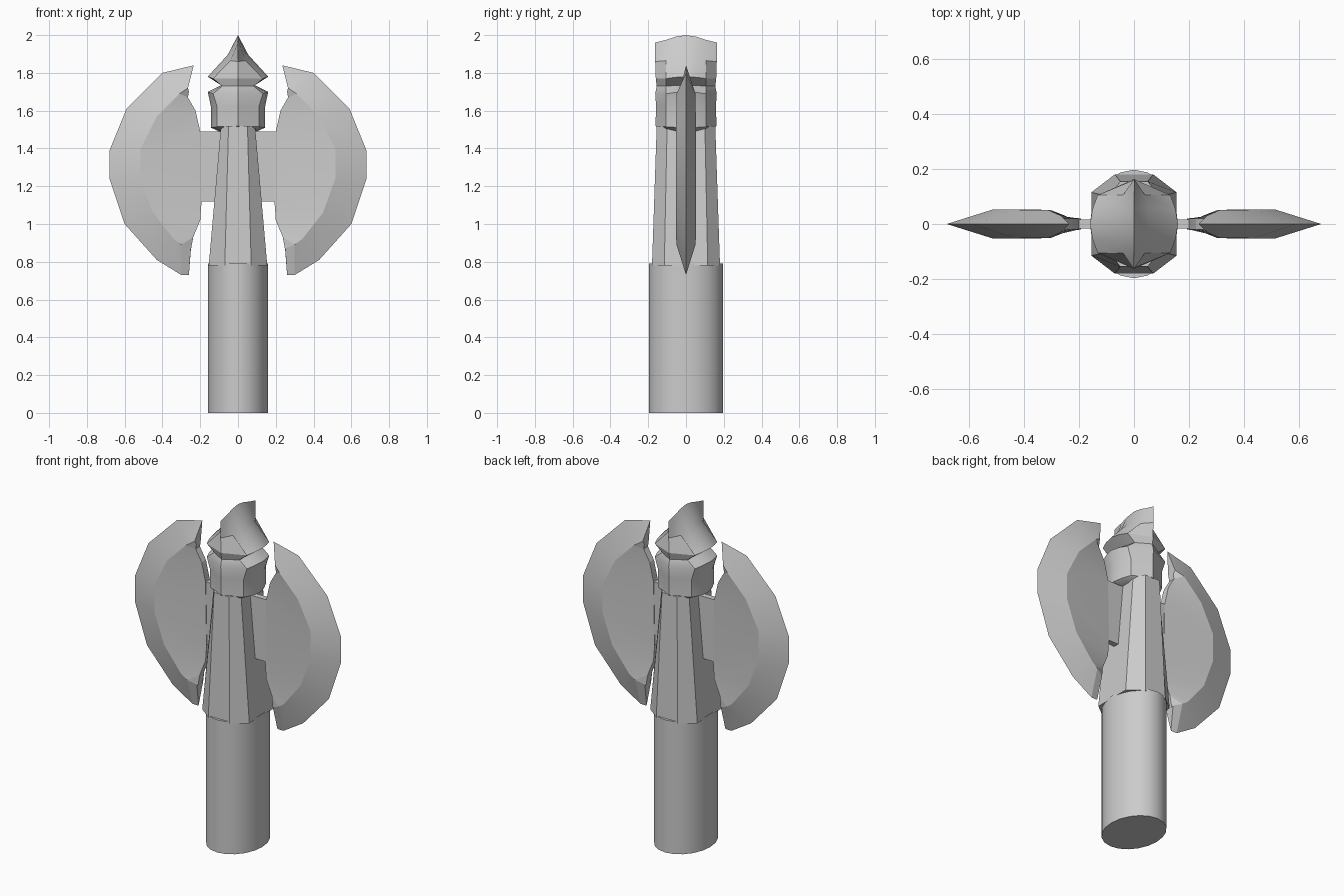
import bpy, bmesh, math

if "Cube" in bpy.data.objects:
    bpy.data.objects.remove(bpy.data.objects["Cube"])


def loft(name, rings, smooth_angle=30):
    """Skin equal-length closed rings, cap both ends, and shade."""
    bm = bmesh.new()
    rows = [[bm.verts.new(p) for p in ring] for ring in rings]
    n = len(rows[0])
    for a, b in zip(rows, rows[1:]):
        for i in range(n):
            j = (i + 1) % n
            bm.faces.new((a[i], a[j], b[j], b[i]))
    bm.faces.new(rows[0])
    bm.faces.new(rows[-1])
    bmesh.ops.remove_doubles(bm, verts=bm.verts[:], dist=0.0005)
    bmesh.ops.recalc_face_normals(bm, faces=bm.faces[:])
    mesh = bpy.data.meshes.new(name)
    bm.to_mesh(mesh)
    bm.free()
    obj = bpy.data.objects.new(name, mesh)
    bpy.context.collection.objects.link(obj)
    bpy.ops.object.select_all(action='DESELECT')
    obj.select_set(True)
    bpy.context.view_layer.objects.active = obj
    bpy.ops.object.shade_smooth_by_angle(angle=math.radians(smooth_angle))
    return obj


def ellipse(rx, ry, z, n=20):
    return [(rx * math.cos(2 * math.pi * i / n), ry * math.sin(2 * math.pi * i / n), z)
            for i in range(n)]


def octagon(x, y, xf, ys, z):
    quarter = [(x, ys), (xf, y)]
    pts = quarter + [(-px, py) for px, py in reversed(quarter)]
    return [(px, py, z) for px, py in pts + [(-px, -py) for px, py in pts]]


# Grip: oval cylinder
loft("grip", [ellipse(0.16, 0.197, 0), ellipse(0.16, 0.197, 0.79)])

# Tapered eight-sided shaft
loft("shaft", [octagon(0.155, 0.18, 0.07, 0.115, 0.78),
               octagon(0.09, 0.155, 0.05, 0.10, 1.52)], 25)


# Pointed head: side half-width, front half-width, ridge depth at each level
def head_ring(z, xo, xi, yr, zi, zr):
    ym = 0.105
    right = [(0, -yr, zr), (xi, -ym, zi), ((xo * 2 + xi) / 3, -0.055, (2 * z + zi) / 3),
             (xo, 0, z), ((xo * 2 + xi) / 3, 0.055, (2 * z + zi) / 3),
             (xi, ym, zi), (0, yr, zr)]
    return right + [(-x, y, h) for x, y, h in right[-2:0:-1]]


levels = [
    (1.49, 0.10, 0.08, 0.150, 1.50, 1.51),
    (1.51, 0.143, 0.11, 0.162, 1.515, 1.52),
    (1.62, 0.143, 0.11, 0.158, 1.62, 1.62),
    (1.70, 0.16, 0.132, 0.163, 1.69, 1.69),
    (1.735, 0.09, 0.083, 0.155, 1.73, 1.73),
    (1.78, 0.16, 0.132, 0.160, 1.77, 1.77),
    (1.895, 0.055, 0.04, 0.163, 1.865, 1.86),
    (2.0, 0, 0, 0.165, 1.975, 1.96),
]
loft("head", [head_ring(*l) for l in levels])

# Axe blades: cutting edge, thick ridge and inner edge, top horn to bottom horn
edge = [(.235, 1.84), (.40, 1.80), (.59, 1.61), (.68, 1.39), (.68, 1.24),
        (.60, 1.00), (.43, .81), (.30, .73), (.26, .73)]
ridge = [(.265, 1.72, .03), (.31, 1.69, .05), (.43, 1.57, .052), (.515, 1.40, .052),
         (.515, 1.24, .052), (.45, 1.06, .052), (.34, .92, .052), (.30, .89, .05),
         (.25, .87, .03)]
inner = [(.26, 1.70), (.265, 1.67), (.225, 1.60), (.20, 1.49), (.193, 1.12),
         (.20, 1.02), (.225, .96), (.237, .93), (.25, .86)]
for side, label in ((1, "right"), (-1, "left")):
    rings = []
    for (ex, ez), (rx, rz, ry), (ix, iz) in zip(edge, ridge, inner):
        rings.append([(side * ex, 0, ez), (side * rx, ry, rz), (side * ix, .02, iz),
                      (side * ix, -.02, iz), (side * rx, -ry, rz)])
    loft("blade_" + label, rings, 15)

# Flat web joining both blades through the shaft
bpy.ops.mesh.primitive_cube_add(size=1, location=(0, 0, 1.305))
web = bpy.context.object
web.name = "blade_web"
web.scale = (0.44, 0.034, 0.37)
